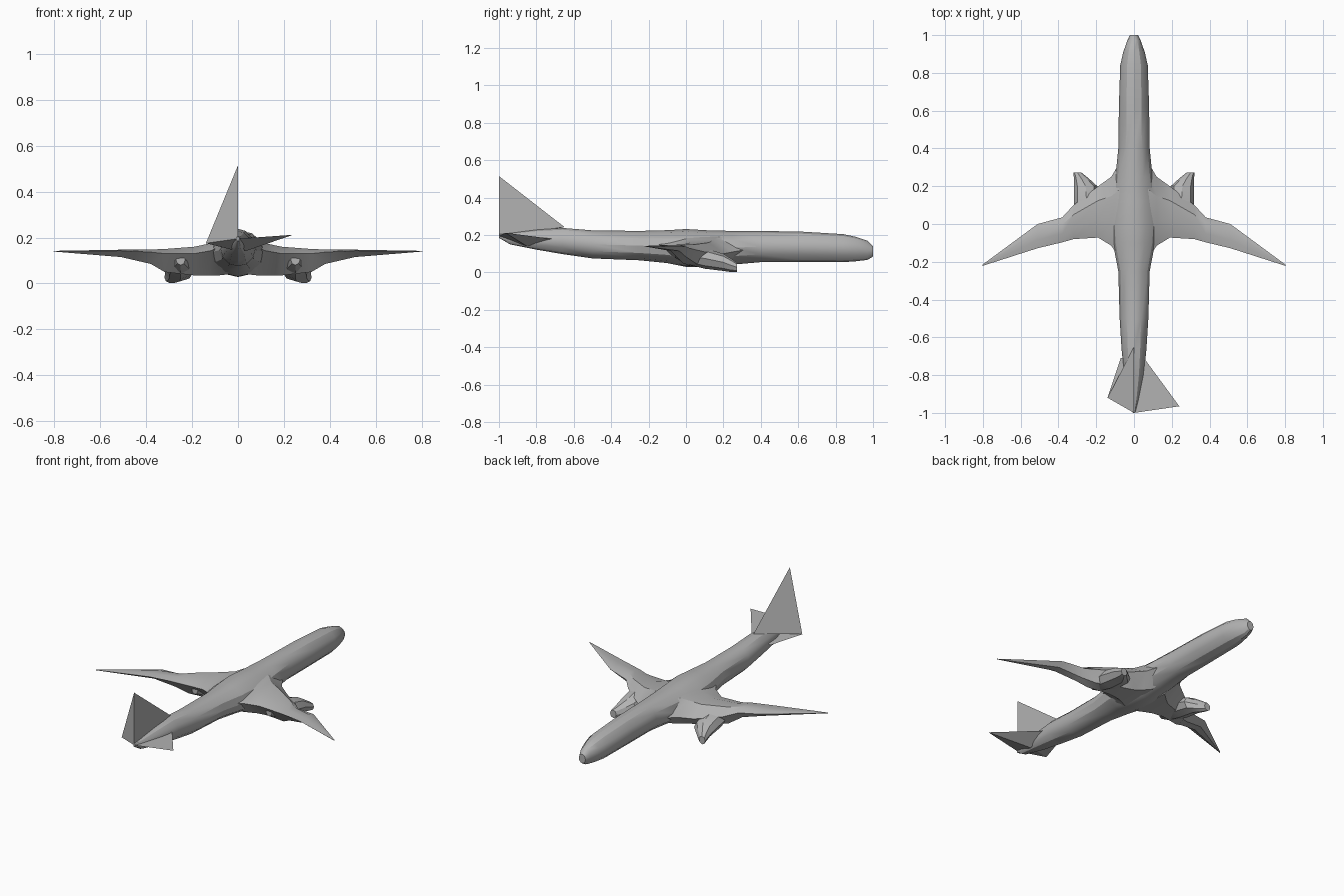
import bpy, bmesh, math

old = bpy.data.objects.get("Cube")
if old:
    bpy.data.objects.remove(old, do_unlink=True)

# One plain grey for the whole aircraft
grey = bpy.data.materials.new("plain_grey")
grey.use_nodes = True
colour = (0.45, 0.45, 0.45, 1)
grey.diffuse_color = colour
grey.node_tree.nodes["Principled BSDF"].inputs["Base Color"].default_value = colour


def finish(name, bm, angle=None, mirror=False):
    """Turn a bmesh into an object, optionally mirrored and smoothed."""
    bmesh.ops.recalc_face_normals(bm, faces=bm.faces)
    mesh = bpy.data.meshes.new(name)
    bm.to_mesh(mesh)
    bm.free()
    mesh.materials.append(grey)
    ob = bpy.data.objects.new(name, mesh)
    bpy.context.collection.objects.link(ob)
    if mirror:
        mod = ob.modifiers.new("mirror", 'MIRROR')
        mod.use_mirror_merge = False
    if angle:
        bpy.ops.object.select_all(action='DESELECT')
        bpy.context.view_layer.objects.active = ob
        ob.select_set(True)
        bpy.ops.object.shade_smooth_by_angle(angle=math.radians(angle))
    return ob


def loft(name, rings, angle=30, mirror=False):
    """Skin a closed surface over a row of equal rings."""
    bm = bmesh.new()
    rows = [[bm.verts.new(p) for p in ring] for ring in rings]
    n = len(rows[0])
    for a, b in zip(rows, rows[1:]):
        for i in range(n):
            j = (i + 1) % n
            bm.faces.new((a[i], a[j], b[j], b[i]))
    bm.faces.new(rows[0])
    bm.faces.new(rows[-1])
    return finish(name, bm, angle, mirror)


def oval(cx, y, half, low, high, sides=12):
    """Upright oval ring across the length of the aircraft."""
    mid, tall = (low + high) / 2, (high - low) / 2
    turns = [math.tau * i / sides for i in range(sides)]
    return [(cx + half * math.cos(t), y, mid + tall * math.sin(t)) for t in turns]


def solid(name, points, faces):
    """Small faceted solid from a few corners."""
    bm = bmesh.new()
    vs = [bm.verts.new(p) for p in points]
    for f in faces:
        bm.faces.new([vs[i] for i in f])
    return finish(name, bm)


# Fuselage: y, half width, bottom, top
body = [
    (1.0, .022, .085, .14), (.97, .036, .067, .17), (.91, .057, .06, .19),
    (.84, .073, .055, .205), (.62, .08, .055, .218), (.4, .083, .055, .222),
    (.25, .098, .042, .222), (.12, .115, .028, .225), (0, .12, .03, .232),
    (-.1, .112, .05, .226), (-.25, .083, .065, .222), (-.5, .076, .075, .225),
    (-.66, .066, .098, .238), (-.8, .052, .122, .228), (-.94, .024, .15, .21),
    (-1.0, .006, .185, .205),
]
loft("fuselage", [oval(0, *s) for s in body])

# Wings: x, leading y, trailing y, edge z, top z, bottom z
wing = [
    (.04, .4, -.26, .13, .2, .04), (.085, .31, -.17, .12, .19, .035),
    (.12, .25, -.115, .11, .175, .035), (.19, .2, -.072, .1, .16, .035),
    (.32, .1, -.08, .11, .15, .05), (.38, .035, -.097, .125, .148, .085),
    (.51, 0, -.128, .138, .147, .115), (.803, -.216, -.222, .141, .142, .139),
]


def wing_ring(x, lead, trail, edge, top, low):
    chord = lead - trail
    front, rear = lead - chord * .28, lead - chord * .65
    return [(x, lead, edge), (x, front, top), (x, rear, top),
            (x, trail, (edge + top) / 2), (x, rear, low), (x, front, low)]


loft("wings", [wing_ring(*s) for s in wing], mirror=True)

# Engines blended under the wings: x, y, half width, bottom, top
pods = [
    (.3, .273, .021, .003, .052), (.278, .24, .04, .002, .075),
    (.256, .2, .062, .008, .1), (.25, .1, .068, .02, .13),
    (.25, 0, .058, .045, .135), (.25, -.06, .02, .08, .125),
]
loft("engines", [oval(*s, sides=8) for s in pods], mirror=True)

# Tail: the fin leans into the right stabiliser on one side
tetra = [(0, 1, 2), (0, 1, 3), (1, 2, 3), (0, 2, 3)]
tail_end = (0, -1, .195)
right_tip = (-.14, -.92, .175)
solid("fin", [(0, -1, .515), tail_end, (0, -.65, .243), right_tip], tetra)

prism = [(0, 1, 2, 3), (0, 1, 4), (1, 2, 4), (2, 3, 4), (3, 0, 4)]
solid("right_stabiliser",
      [(-.07, -.71, .17), right_tip, tail_end, (0, -.7, .22), (0, -.85, .14)], prism)
solid("left_stabiliser",
      [(.06, -.72, .18), (.24, -.965, .212), tail_end, (0, -.7, .225), (.03, -.85, .14)], prism)
